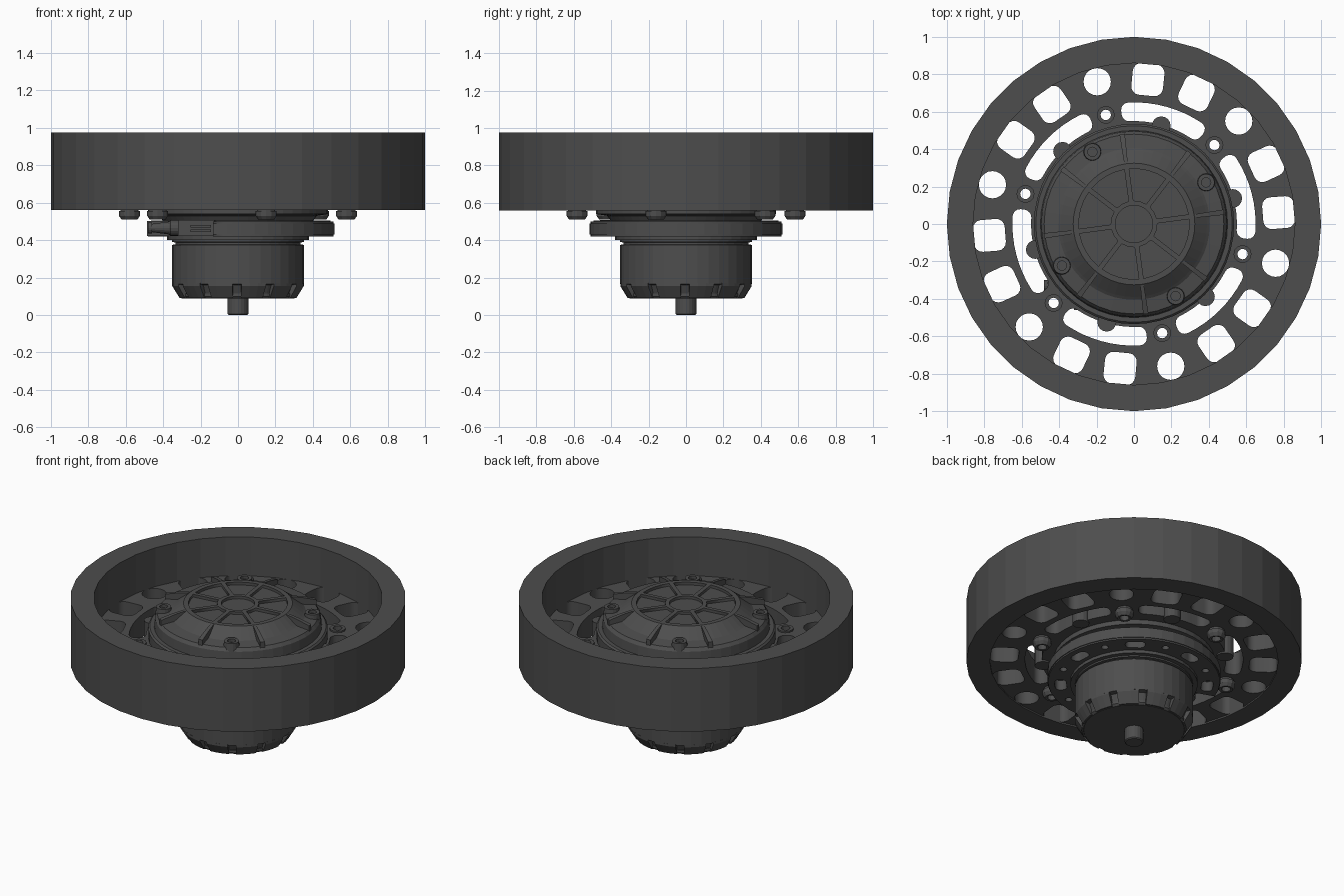
import bpy, bmesh
from math import sin, cos, pi, radians

if "Cube" in bpy.data.objects:
    bpy.data.objects.remove(bpy.data.objects["Cube"])

mat = bpy.data.materials.new("dark_grey")
mat.diffuse_color = (0.075, 0.075, 0.075, 1)
mat.use_nodes = True
mat.node_tree.nodes["Principled BSDF"].inputs["Base Color"].default_value = mat.diffuse_color


def add(name, mesh, loc=(0, 0, 0)):
    ob = bpy.data.objects.new(name, mesh)
    ob.location = loc
    bpy.context.scene.collection.objects.link(ob)
    mesh.materials.clear()
    mesh.materials.append(mat)
    return ob


def lathe(name, prof, n=36, a0=0, a1=360, loc=(0, 0, 0)):
    """Sweep a closed (radius, z) profile about z, fully or over a sector."""
    bm = bmesh.new()
    full = a1 - a0 >= 360
    rings = []
    for i in range(n if full else n + 1):
        a = radians(a0 + (a1 - a0) * i / n)
        rings.append([bm.verts.new((r * cos(a), r * sin(a), z)) for r, z in prof])
    m = len(prof)
    for i in range(n):
        p, q = rings[i], rings[(i + 1) % len(rings)]
        for j in range(m):
            k = (j + 1) % m
            if prof[j][0] or prof[k][0]:
                bm.faces.new((p[j], q[j], q[k], p[k]))
    if not full:
        bm.faces.new(rings[0])
        bm.faces.new(rings[-1][::-1])
    bmesh.ops.remove_doubles(bm, verts=bm.verts, dist=1e-5)
    bmesh.ops.recalc_face_normals(bm, faces=bm.faces)
    me = bpy.data.meshes.new(name)
    bm.to_mesh(me)
    bm.free()
    return add(name, me, loc)


def polar(r, deg):
    return r * cos(radians(deg)), r * sin(radians(deg))


def circle(r, d=0, ang=0, n=16):
    cx, cy = polar(d, ang)
    return [(cx + r * cos(2 * pi * i / n), cy + r * sin(2 * pi * i / n)) for i in range(n)]


def arc_slot(r0, r1, ang, width, f, bend=True):
    """Rounded slot centred on an angle; width is measured along the middle radius."""
    rm, h, w = (r0 + r1) / 2, (r1 - r0) / 2, width / 2
    loop = []
    for c, (sx, sy) in enumerate([(1, 1), (-1, 1), (-1, -1), (1, -1)]):
        for i in range(5):
            t = radians(90 * c + 22.5 * i)
            loop.append((sx * (w - f) + f * cos(t), sy * (h - f) + f * sin(t)))
        if c in (0, 2):
            for i in range(1, 8):
                loop.append((sx * (w - f) * (1 - i / 4), sy * h))
    out = []
    for u, v in loop:
        if bend:
            out.append(polar(rm + v, ang - u / rm * 180 / pi))
        else:
            c, s = polar(1, ang)
            out.append(((rm + v) * c + u * s, (rm + v) * s - u * c))
    return out


def plate(name, loops, z0, z1):
    """Flat plate with holes: the first loop is the outline."""
    cu = bpy.data.curves.new(name, 'CURVE')
    cu.dimensions = '2D'
    cu.fill_mode = 'BOTH'
    cu.extrude = (z1 - z0) / 2
    for lp in loops:
        s = cu.splines.new('POLY')
        s.points.add(len(lp) - 1)
        for p, (x, y) in zip(s.points, lp):
            p.co = (x, y, 0, 1)
        s.use_cyclic_u = True
    tmp = bpy.data.objects.new(name + "_tmp", cu)
    bpy.context.scene.collection.objects.link(tmp)
    me = bpy.data.meshes.new_from_object(tmp.evaluated_get(bpy.context.evaluated_depsgraph_get()))
    bpy.data.objects.remove(tmp)
    return add(name, me, (0, 0, (z0 + z1) / 2))


def box(name, size, loc, rot=0):
    bm = bmesh.new()
    bmesh.ops.create_cube(bm, size=1)
    bmesh.ops.scale(bm, vec=size, verts=bm.verts)
    me = bpy.data.meshes.new(name)
    bm.to_mesh(me)
    bm.free()
    ob = add(name, me, loc)
    ob.rotation_euler.z = radians(rot)
    return ob


# Tyre
lathe("tyre", [(1, .56), (1, .975), (.86, .975), (.86, .56)])

# Wheel web: lightening slots, round holes, inner arc slots, bolt holes
loops = [circle(.87, n=72), circle(.45, n=48)]
for k in range(6):
    a = 44.5 + 60 * k
    loops += [circle(.073, .785, a, 20), circle(.03, .602, a)]
    loops += [arc_slot(.69, .86, a + s, .17, .045, False) for s in (-20, 20)]
    loops.append(arc_slot(.55, .65, a + 30, .46, .04))
plate("wheel_web", loops, .57, .72)

# Wheel bolts and hub lobes
for k in range(6):
    a = 44.5 + 60 * k
    lathe("wheel_bolt", [(.028, .512), (.042, .51), (.056, .53), (.056, .555), (.048, .555),
                         (.048, .73), (.028, .73)], 12, loc=(*polar(.602, a), 0))
    lathe("hub_lobe", [(0, .56), (.05, .56), (.05, .74), (0, .74)], 16,
          loc=(*polar(.545, a + 30), 0))

# Hub body with sloped cap
lathe("hub_cap", [(0, .5), (.40, .5), (.42, .53), (.48, .54), (.48, .70), (.535, .71), (.535, .78),
                  (.525, .79), (.50, .79), (.495, .85), (.48, .87), (.405, .88), (.39, .89),
                  (.325, .94), (.31, .94), (.31, .922), (0, .922)], 48)
loops = [circle(.312, n=48), circle(.10, n=24)]
for k in range(8):
    a = 7.5 + 45 * k
    # wedge-shaped pocket with parallel-sided spokes between
    lim = [(r, 22.5 - 57.3 * .013 / r) for r in (.125, .295)]
    loops.append([polar(lim[0][0], a + 22.5 + lim[0][1] * t) for t in (-1, 0, 1)] +
                 [polar(lim[1][0], a + 22.5 + lim[1][1] * t) for t in (1, .5, 0, -.5, -1)])
    rib = lathe("cap_rib", [(.33, .90), (.33, .94), (.40, .925), (.485, .90), (.485, .86)],
                1, a - 1.7, a + 1.7)
plate("cap_top_spokes", loops, .915, .94)
for k in range(4):
    lathe("cap_screw", [(0, .80), (.055, .80), (.045, .90), (.025, .90), (.025, .88), (0, .88)],
          16, loc=(*polar(.445, 30 + 90 * k), 0))

# Motor mounting flange, open where the connectors sit
A0, A1 = -105, 160
arc = [A0 + (A1 - A0) * i / 32 for i in range(33)]
loops = [[polar(.512, a) for a in arc] + [polar(.37, a) for a in reversed(arc)]]
for k in range(11):
    a = A0 + 12 + 24 * k
    if k % 2:
        loops.append(circle(.022, .445, a, 12))
    else:
        loops.append(arc_slot(.405, .475, a, .12, .03))
plate("mount_flange", loops, .42, .50)
lathe("flange_lip", [(.495, .43), (.517, .43), (.517, .49), (.495, .49)], 32, A0, A1)
lathe("flange_cover", [(.30, .485), (.495, .485), (.495, .505), (.30, .505)], 32, A0, A1)
lathe("mount_core", [(0, .40), (.38, .40), (.38, .56), (0, .56)])

# Connectors
box("connector_block", (.2, .16, .085), (-.22, -.38, .465))
for z in (.45, .475):
    box("connector_pin_bar", (.11, .02, .012), (-.2, -.463, z))
plug = lathe("cable_plug", [(0, 0), (.042, 0), (.042, .05), (.034, .06), (.022, .15), (.03, .15),
                            (.03, .17), (0, .17)], 16, loc=(-.31, -.33, .465))
plug.rotation_euler.y = -pi / 2
box("plug_base", (.17, .16, .08), (-.4, -.17, .462))

# Motor can with tabbed lower edge and shaft
lathe("motor_can", [(0, .10), (.30, .10), (.325, .16), (.352, .165), (.352, .375), (.335, .378),
                    (.335, .388), (.352, .39), (.352, .405), (.37, .41), (.37, .425), (0, .425)])
lathe("motor_base", [(0, .088), (.30, .088), (.312, .10), (.312, .115), (0, .115)])
for k in range(12):
    lathe("can_tab", [(.28, .09), (.312, .09), (.352, .155), (.352, .17), (.28, .17)],
          3, 30 * k + 3, 30 * k + 25)
lathe("motor_shaft", [(0, 0), (.05, 0), (.056, .006), (.056, .1), (0, .1)], 20)
